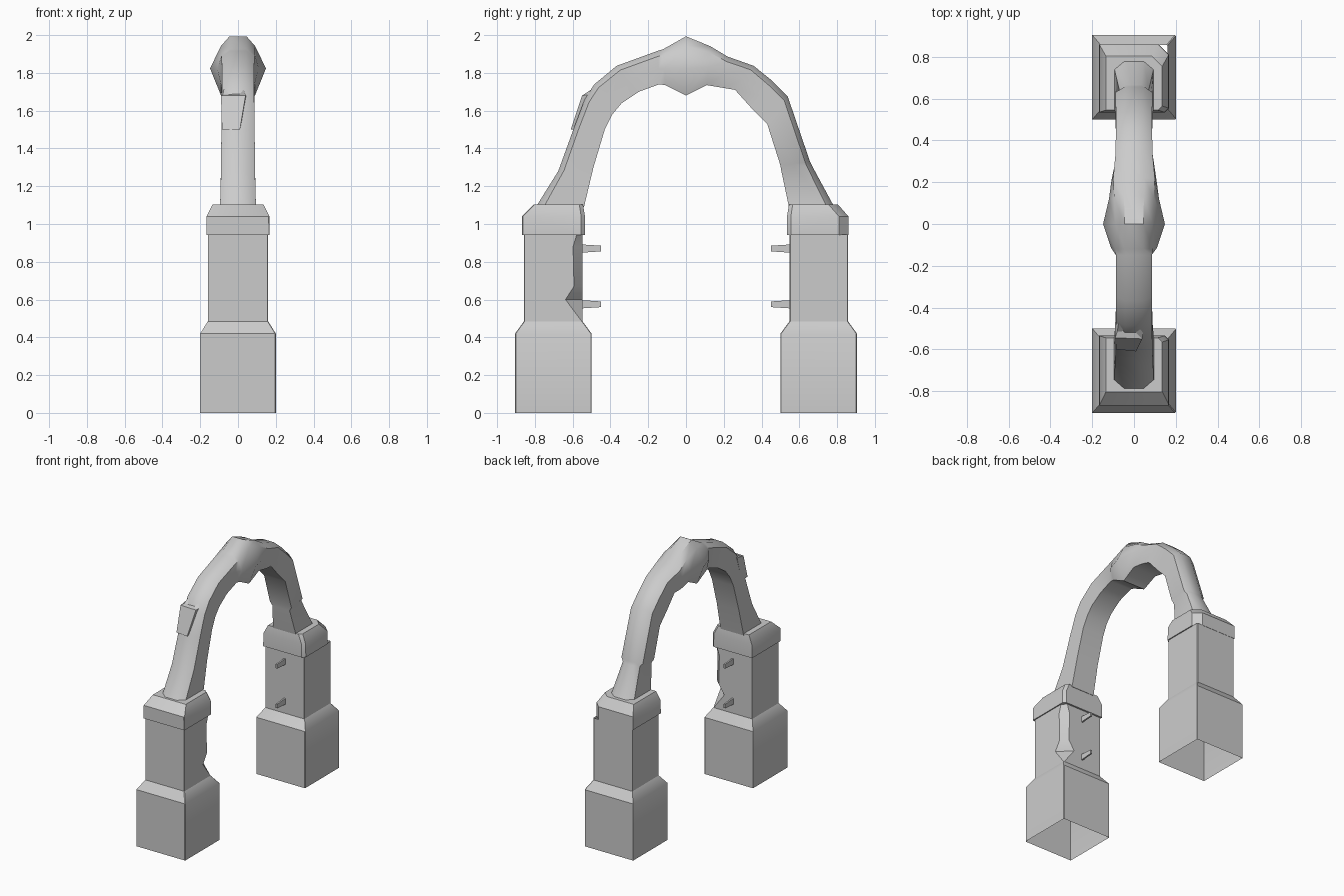
import bpy, bmesh, math

cube = bpy.data.objects.get("Cube")
if cube:
    bpy.data.objects.remove(cube, do_unlink=True)

# one stone colour for everything
stone = bpy.data.materials.new("grey stone")
stone.use_nodes = True
grey = (0.6, 0.6, 0.6, 1)
stone.diffuse_color = grey
stone.node_tree.nodes["Principled BSDF"].inputs["Base Color"].default_value = grey


def finish(name, bm, angle=35):
    """Turn a bmesh into a named, shaded stone object."""
    bmesh.ops.recalc_face_normals(bm, faces=bm.faces)
    mesh = bpy.data.meshes.new(name)
    bm.to_mesh(mesh)
    bm.free()
    mesh.materials.append(stone)
    obj = bpy.data.objects.new(name, mesh)
    bpy.context.collection.objects.link(obj)
    bpy.ops.object.select_all(action="DESELECT")
    obj.select_set(True)
    bpy.context.view_layer.objects.active = obj
    bpy.ops.object.shade_smooth_by_angle(angle=math.radians(angle))
    return obj


def loft(name, rings, close_start=False, close_end=False, angle=35):
    """Skin a list of equally long point rings."""
    bm = bmesh.new()
    loops = [[bm.verts.new(point) for point in ring] for ring in rings]
    for lower, upper in zip(loops, loops[1:]):
        count = len(lower)
        for i in range(count):
            j = (i + 1) % count
            bm.faces.new((lower[i], lower[j], upper[j], upper[i]))
    if close_start:
        bm.faces.new(loops[0])
    if close_end:
        bm.faces.new(loops[-1])
    return finish(name, bm, angle)


def block_ring(side, z, half, inner, outer, inner_chip=0.004, outer_chip=0.004):
    """Square course of a pillar, with both +x corners chipped off."""
    outline = [
        (-half, inner), (half - inner_chip, inner), (half, inner + inner_chip),
        (half, outer - outer_chip), (half - outer_chip, outer), (-half, outer),
    ]
    return [(x, side * y, z) for x, y in outline]


# pillars: hollow plinth and shaft, bevelled cap, thin pegs on the inner face
for label, side in (("front", -1), ("back", 1)):
    front = side < 0
    plinth = [(0, 0.2, 0.5, 0.905), (0.42, 0.2, 0.5, 0.905), (0.485, 0.16, 0.548, 0.858)]
    loft(label + "_plinth", [block_ring(side, *row) for row in plinth])

    # shaft with a gouged inner corner on the front pillar
    gouge = ((0.485, 0.004), (0.6, 0.09), (0.67, 0.045), (0.88, 0.05), (0.945, 0.03))
    loft(label + "_shaft", [
        block_ring(side, z, 0.16, 0.548, 0.858, chip if front else 0.004)
        for z, chip in gouge
    ])

    # cap, broken at the outer corner on the back pillar
    edge = 0.868 if front else 0.86
    broken = 0.004 if front else 0.05
    cap = [(0.943, 0.168, 0.535, edge), (1.04, 0.166, 0.535, edge), (1.103, 0.135, 0.545, 0.805)]
    loft(label + "_cap", [block_ring(side, *row, 0.02, broken) for row in cap],
         close_start=True, close_end=True)

    for level, z in (("lower", 0.575), ("upper", 0.87)):
        peg = []
        for y, h in ((0.56, 0.022), (0.51, 0.019), (0.45, 0.015)):
            peg.append([(x, side * y, z + dz)
                        for x, dz in ((-0.006, -h), (0.006, -h), (0.006, h), (-0.006, h))])
        loft(f"{label}_{level}_peg", peg, True, True)


# arch: (outer y, outer z, inner y, inner z, half width, side bulge)
stations = [
    (-0.80, 1.09, -0.54, 1.09, 0.095, 0),
    (-0.68, 1.28, -0.49, 1.3, 0.09, 0),
    (-0.6, 1.5, -0.43, 1.5, 0.088, 0),
    (-0.54, 1.66, -0.39, 1.58, 0.086, 0),
    (-0.49, 1.74, -0.34, 1.64, 0.086, 0),
    (-0.37, 1.84, -0.25, 1.7, 0.085, 0),
    (-0.15, 1.92, -0.14, 1.74, 0.087, 0),
    (-0.12, 1.93, -0.11, 1.735, 0.09, 0.02),
    (0, 2.0, 0, 1.68, 0.09, 0.058),
    (0.13, 1.945, 0.11, 1.735, 0.095, 0.025),
    (0.22, 1.89, 0.2, 1.72, 0.1, 0.008),
    (0.36, 1.84, 0.26, 1.71, 0.088, 0),
    (0.46, 1.76, 0.35, 1.61, 0.087, 0),
    (0.54, 1.68, 0.43, 1.53, 0.087, 0),
    (0.66, 1.33, 0.5, 1.31, 0.088, 0),
    (0.67, 1.31, 0.505, 1.28, 0.07, 0.008),
    (0.79, 1.09, 0.545, 1.09, 0.095, 0),
]


def arch_ring(yo, zo, yi, zi, width, bulge):
    """Flat underside, upright sides and a rounded back."""
    half = [(width, 0), (width + bulge, 0.45), (width, 0.82), (width * 0.5, 0.98)]
    section = half + [(-x, t) for x, t in reversed(half)]
    return [(x, yi + (yo - yi) * t, zi + (zo - zi) * t) for x, t in section]


loft("arch", [arch_ring(*row) for row in stations], True, True, angle=40)

# split stone lump on the front shoulder of the arch
lump = [
    [(-0.085, -0.6, 1.5), (0.01, -0.61, 1.5), (0.01, -0.56, 1.5), (-0.085, -0.53, 1.5)],
    [(-0.09, -0.545, 1.68), (0.04, -0.55, 1.68), (0.05, -0.47, 1.69), (-0.09, -0.47, 1.69)],
    [(-0.08, -0.515, 1.685), (0.0, -0.51, 1.69), (0.02, -0.46, 1.74), (-0.07, -0.45, 1.74)],
]
loft("shoulder_lump", lump, True, True, angle=20)
